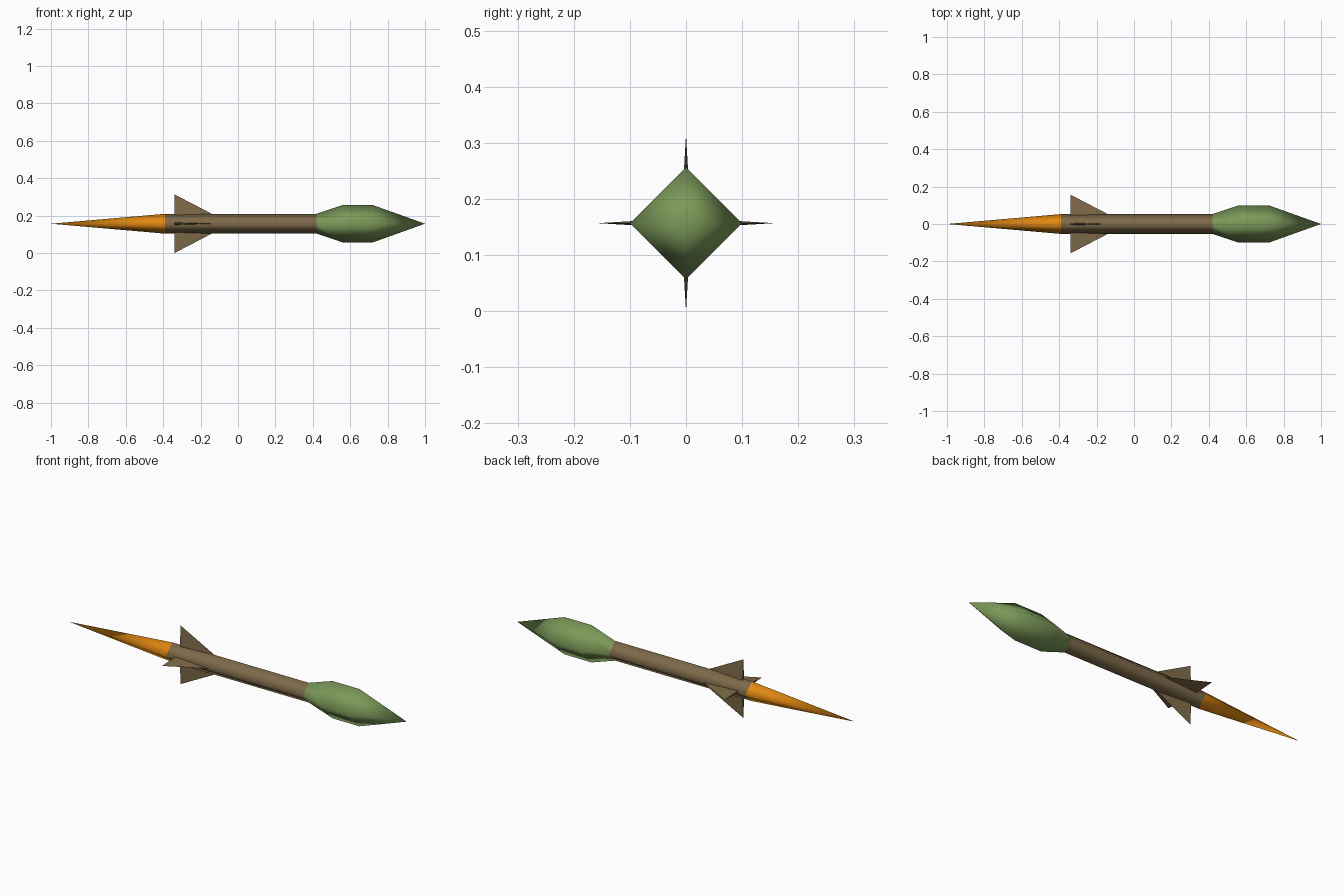
import bpy, bmesh, math

if "Cube" in bpy.data.objects:
    bpy.data.objects.remove(bpy.data.objects["Cube"])

CZ = 0.157          # height of the rocket's long axis
R = 0.053           # body radius (corner)
SIDES = 4


def material(name, rgb):
    m = bpy.data.materials.new(name)
    m.diffuse_color = (*rgb, 1)
    m.use_nodes = True
    m.node_tree.nodes["Principled BSDF"].inputs["Base Color"].default_value = m.diffuse_color
    return m


GREEN = material("olive green", (0.20, 0.32, 0.10))
BROWN = material("drab brown", (0.21, 0.145, 0.068))
ORANGE = material("flame orange", (0.76, 0.25, 0.006))


def finish(bm, name, mat, smooth=True):
    bmesh.ops.recalc_face_normals(bm, faces=bm.faces)
    me = bpy.data.meshes.new(name)
    bm.to_mesh(me)
    bm.free()
    me.materials.append(mat)
    for p in me.polygons:
        p.use_smooth = smooth
    ob = bpy.data.objects.new(name, me)
    bpy.context.collection.objects.link(ob)
    ob.location.z = CZ
    return ob


def spindle(name, profile, mat):
    """Four-sided tube along x from (x, radius) pairs; radius 0 is a point."""
    bm = bmesh.new()
    rings = []
    for x, r in profile:
        n = SIDES if r else 1
        rings.append([bm.verts.new((x, r * math.cos(math.tau * i / SIDES),
                                    r * math.sin(math.tau * i / SIDES))) for i in range(n)])
    for a, b in zip(rings, rings[1:]):
        for i in range(SIDES):
            j = i + 1
            quad = [a[i % len(a)], a[j % len(a)], b[j % len(b)], b[i % len(b)]]
            bm.faces.new(list(dict.fromkeys(quad)))
    return finish(bm, name, mat)


# Warhead, body tube and exhaust flame
spindle("warhead", [(0.42, R), (0.56, 0.10), (0.72, 0.10), (1.0, 0)], GREEN)
spindle("body_tube", [(-0.39, R), (0.42, R)], BROWN)
spindle("exhaust_flame", [(-1.0, 0), (-0.39, R)], ORANGE)

# Tail fins: thin wedges tapering to a point, one on each body corner
for k in range(4):
    bm = bmesh.new()
    t, root = 0.007, 0.04
    base = [bm.verts.new(c) for c in ((-0.34, -t, root), (-0.34, t, root), (-0.115, 0, root))]
    tip = bm.verts.new((-0.34, 0, CZ))
    bm.faces.new(base)
    for i in range(3):
        bm.faces.new((base[i], base[(i + 1) % 3], tip))
    fin = finish(bm, f"tail_fin_{k + 1}", BROWN, smooth=False)
    fin.rotation_euler.x = k * math.pi / 2
